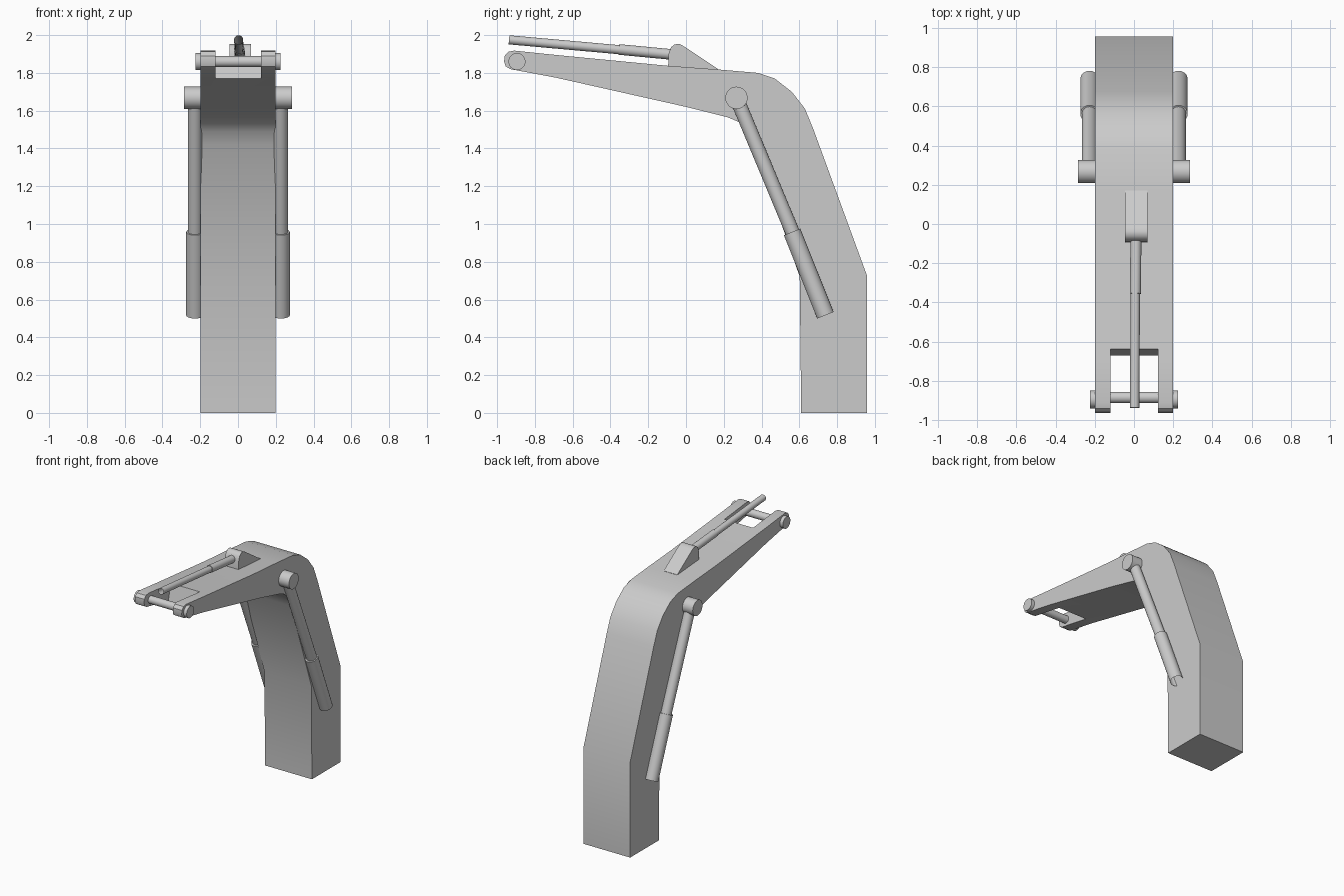
import bpy, bmesh, math
from mathutils import Vector

if "Cube" in bpy.data.objects:
    bpy.data.objects.remove(bpy.data.objects["Cube"])


def add_mesh(name, bm, angle=35):
    bmesh.ops.recalc_face_normals(bm, faces=bm.faces)
    me = bpy.data.meshes.new(name)
    bm.to_mesh(me)
    bm.free()
    ob = bpy.data.objects.new(name, me)
    bpy.context.collection.objects.link(ob)
    bpy.ops.object.select_all(action='DESELECT')
    ob.select_set(True)
    bpy.context.view_layer.objects.active = ob
    if angle:
        bpy.ops.object.shade_smooth_by_angle(angle=math.radians(angle))
    return ob


def prism(name, profile, x0, x1, angle=35):
    """Extrude a (y, z) side profile from x0 to x1."""
    bm = bmesh.new()
    face = bm.faces.new([bm.verts.new((x0, y, z)) for y, z in profile])
    ext = bmesh.ops.extrude_face_region(bm, geom=[face])
    moved = [v for v in ext['geom'] if isinstance(v, bmesh.types.BMVert)]
    bmesh.ops.translate(bm, verts=moved, vec=(x1 - x0, 0, 0))
    return add_mesh(name, bm, angle)


def tube(name, a, b, r, open_end=False, sides=32):
    """Cylinder from a to b; open_end removes the cap at b."""
    a, b = Vector(a), Vector(b)
    bm = bmesh.new()
    bmesh.ops.create_cone(bm, cap_ends=True, segments=sides, radius1=r, radius2=r, depth=(b - a).length)
    if open_end:
        caps = [f for f in bm.faces if f.calc_center_median().z > 0.01]
        bmesh.ops.delete(bm, geom=caps, context='FACES_ONLY')
    rot = (b - a).to_track_quat('Z', 'Y').to_matrix()
    bmesh.ops.rotate(bm, verts=bm.verts, cent=(0, 0, 0), matrix=rot)
    bmesh.ops.translate(bm, verts=bm.verts, vec=(a + b) / 2)
    return add_mesh(name, bm)


# Bent boom arm
arm = prism("boom_arm", [
    (0.61, 0), (0.957, 0), (0.957, 0.73), (0.675, 1.50), (0.63, 1.61), (0.56, 1.70),
    (0.47, 1.77), (0.38, 1.80), (0.17, 1.818), (-0.10, 1.838), (-0.69, 1.895),
    (-0.91, 1.918), (-0.94, 1.912), (-0.96, 1.89), (-0.963, 1.86), (-0.955, 1.835),
    (-0.93, 1.82), (-0.69, 1.775), (0.0, 1.62), (0.22, 1.565), (0.28, 1.54),
    (0.325, 1.49), (0.36, 1.42), (0.602, 0.72)], -0.198, 0.198)

# Fork slot at the arm tip
cutter = prism("fork_slot_cutter", [(-1.2, 1.6), (-0.714, 1.6), (-0.584, 2.1), (-1.2, 2.1)],
               -0.12, 0.123, 0)
cutter.hide_render = True
mod = arm.modifiers.new("fork_slot", 'BOOLEAN')
mod.operation = 'DIFFERENCE'
mod.solver = 'EXACT'
mod.object = cutter
bpy.context.view_layer.objects.active = arm
bpy.ops.object.modifier_apply(modifier=mod.name)
bpy.data.objects.remove(cutter)

# Pins
tube("tip_pin", (-0.2, -0.885, 1.86), (0.2, -0.885, 1.86), 0.029)
tube("elbow_pin", (-0.285, 0.267, 1.668), (0.285, 0.267, 1.668), 0.059)

# Side rams and tip pin caps
for side, s in (("left", -1), ("right", 1)):
    tube(f"{side}_pin_cap", (s * 0.19, -0.895, 1.86), (s * 0.224, -0.895, 1.86), 0.045)
    x = s * 0.227
    tube(f"{side}_ram_rod", (x, 0.267, 1.668), (x, 0.60, 0.87), 0.038)
    tube(f"{side}_ram_barrel", (x, 0.562, 0.958), (x, 0.738, 0.517), 0.047, True)

# Top ram and its bracket
prism("ram_bracket", [(-0.095, 1.82), (-0.092, 1.90), (-0.08, 1.935), (-0.06, 1.951),
                      (-0.035, 1.953), (-0.01, 1.94), (0.17, 1.82), (0.17, 1.80),
                      (-0.095, 1.80)], -0.045, 0.07)
tube("top_ram_barrel", (0.010, -0.06, 1.896), (0.007, -0.355, 1.924), 0.028)
tube("top_ram_rod", (0.007, -0.30, 1.918), (0.003, -0.937, 1.975), 0.024, True)
